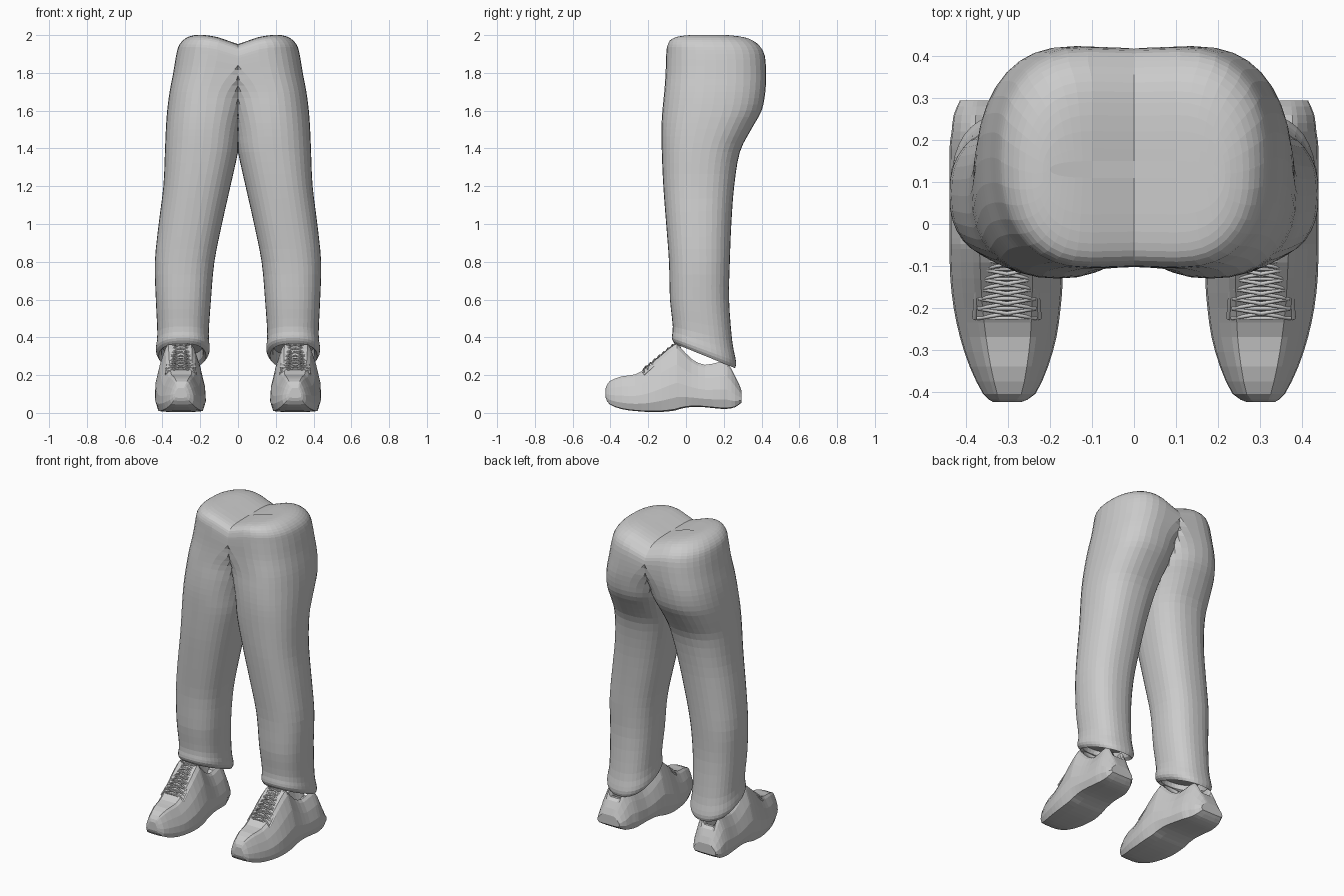
import bpy, bmesh, math
from mathutils import Vector

cube = bpy.data.objects.get("Cube")
if cube:
    bpy.data.objects.remove(cube, do_unlink=True)

grey = bpy.data.materials.new("plain grey")
grey.use_nodes = True
grey.diffuse_color = (0.6, 0.6, 0.6, 1)
grey.node_tree.nodes["Principled BSDF"].inputs["Base Color"].default_value = (0.6, 0.6, 0.6, 1)


def smooth_rows(rows, steps):
    """Resample table rows along a Catmull-Rom curve."""
    out = []
    for i in range(len(rows) - 1):
        p0, p1 = rows[max(i - 1, 0)], rows[i]
        p2, p3 = rows[i + 1], rows[min(i + 2, len(rows) - 1)]
        for s in range(steps):
            t = s / steps
            out.append([b + 0.5 * t * (c - a + t * (2*a - 5*b + 4*c - d + t * (3*(b - c) + d - a)))
                        for a, b, c, d in zip(p0, p1, p2, p3)])
    return out + [list(rows[-1])]


def loft(name, rings, seam=False):
    """Skin closed rings, cap both ends and mirror to the other side."""
    bm = bmesh.new()
    loops = [[bm.verts.new(p) for p in ring] for ring in rings]
    n = len(loops[0])
    for low, high in zip(loops, loops[1:]):
        for i in range(n):
            j = (i + 1) % n
            bm.faces.new((low[i], low[j], high[j], high[i]))
    bm.faces.new(loops[0][::-1])
    bm.faces.new(loops[-1])
    if seam:
        inner = [f for f in bm.faces if all(v.co.x < 1e-5 for v in f.verts)]
        bmesh.ops.delete(bm, geom=inner, context='FACES')
    bmesh.ops.recalc_face_normals(bm, faces=bm.faces[:])
    mesh = bpy.data.meshes.new(name)
    bm.to_mesh(mesh)
    bm.free()
    return place(name, mesh)


def place(name, data):
    obj = bpy.data.objects.new(name, data)
    bpy.context.collection.objects.link(obj)
    data.materials.append(grey)
    mirror = obj.modifiers.new("both sides", 'MIRROR')
    mirror.merge_threshold = 0.0005
    return obj


# Trousers: height, inner x, middle x, outer x, front y, back y
# (an inner x below zero is cut at the centre, so the two legs join)
leg_rows = [
    (.31, .17, .29, .42, -.06, .26),
    (.34, .15, .29, .435, -.075, .265),
    (.42, .155, .29, .427, -.07, .245),
    (.6, .143, .29, .435, -.085, .228),
    (.8, .125, .28, .44, -.09, .232),
    (1.0, .085, .25, .42, -.105, .24),
    (1.2, .04, .22, .395, -.12, .255),
    (1.38, 0, .19, .387, -.128, .285),
    (1.5, -.02, .18, .382, -.13, .345),
    (1.6, -.05, .17, .375, -.125, .4),
    (1.7, -.1, .16, .362, -.115, .42),
    (1.8, -.25, .13, .343, -.108, .424),
    (1.9, -.5, .11, .326, -.105, .417),
    (1.95, -.5, .11, .31, -.1, .39),
    (1.985, -.5, .1, .275, -.08, .34),
    (2.0, -.5, .1, .23, -.02, .26),
    (2.002, -.5, .1, .2, .11, .15),
]


def leg_ring(row, count=36):
    z, x_in, mid, x_out, front, back = row
    ring = []
    tilt = 0.42 * max(0, 1 - (z - .3) / .3)
    dip = 0.05 * min(1, max(0, (z - 1.75) / .2))
    for i in range(count):
        a = 2 * math.pi * i / count
        c, s = math.cos(a), math.sin(a)
        power = 0.85
        c = math.copysign(abs(c) ** power, c)
        s = math.copysign(abs(s) ** power, s)
        x = max(0, mid + c * ((x_out - mid) if c > 0 else (mid - x_in)))
        y = (front + back) / 2 + s * (back - front) / 2
        drop = dip * max(0, 1 - x / .22) ** 2
        ring.append((x, y, z - tilt * (y - .08) - drop))
    return ring


# The hem turns inward and closes a little way up inside the leg
lining = [leg_ring(r) for r in ((.36, .19, .29, .4, -.035, .235),
                                (.325, .185, .29, .405, -.045, .245))]
loft("trousers", lining + [leg_ring(r) for r in smooth_rows(leg_rows, 3)], seam=True)

# Shoes: y, inner x, outer x, sole height, top height, depth of the foot opening
shoe_rows = [
    (-.425, .27, .335, .08, .13, 0),
    (-.405, .235, .36, .045, .165, 0),
    (-.34, .205, .392, .02, .19, 0),
    (-.27, .185, .415, .01, .2, 0),
    (-.2, .175, .43, .005, .24, 0),
    (-.13, .17, .438, .005, .3, 0),
    (-.06, .175, .44, .012, .355, 0),
    (-.035, .178, .44, .02, .345, .05),
    (.03, .185, .44, .032, .28, .1),
    (.1, .195, .44, .03, .25, .1),
    (.18, .205, .44, .022, .265, .11),
    (.22, .22, .435, .022, .26, .06),
    (.26, .235, .43, .03, .19, 0),
    (.295, .26, .415, .055, .115, 0),
]
# Half outline of a shoe slice: sideways, upward, share of the opening depth
half = [(.45, 0, 0), (.88, .02, 0), (1, .2, 0), (.97, .42, 0),
        (.8, .7, 0), (.58, .95, 0), (.46, 1.02, 0), (.3, 1.02, 1)]
outline = half + [(-u, v, d) for u, v, d in reversed(half)]


def shoe_ring(row):
    y, x_in, x_out, bottom, top, depth = row
    mid, wide = (x_in + x_out) / 2, (x_out - x_in) / 2
    return [(mid + u * wide, y, bottom + v * (top - bottom) - d * depth)
            for u, v, d in outline]


loft("shoes", [shoe_ring(r) for r in smooth_rows(shoe_rows, 2)])


# Laces and tongue follow the slope of the instep
def instep(side, t, lift=0.004):
    """Point on the instep: side from -1 to 1, t from toe end to ankle."""
    y = -.225 + .165 * t
    z = .226 + .134 * t + lift - .02 * abs(side) ** 3
    return Vector((.303 + side * (.07 - .012 * t), y, z))


def cord(name, paths, thick):
    curve = bpy.data.curves.new(name, 'CURVE')
    curve.dimensions = '3D'
    curve.bevel_depth = thick
    curve.bevel_resolution = 1
    for path in paths:
        spline = curve.splines.new('POLY')
        spline.points.add(len(path) - 1)
        for point, co in zip(spline.points, path):
            point.co = (*co, 1)
    return place(name, curve)


steps = [s / 4 for s in range(-4, 5)]
bars = [[instep(s, k / 7) for s in steps] for k in range(8)]
crosses = [[instep(s * flip, (k + .5 + s / 2) / 7, .009) for s in steps]
           for k in range(7) for flip in (-1, 1)]
cord("laces", bars + crosses, .0045)
cord("lace_borders", [[instep(side * 1.1, k / 6) for k in range(7)] for side in (-1, 1)], .006)

# Rolled top edge of the tongue
cord("tongue_edge", [[(.303 + .055 * s, -.052 + .012 * s * s, .358 - .012 * s * s)
                      for s in steps]], .014)
